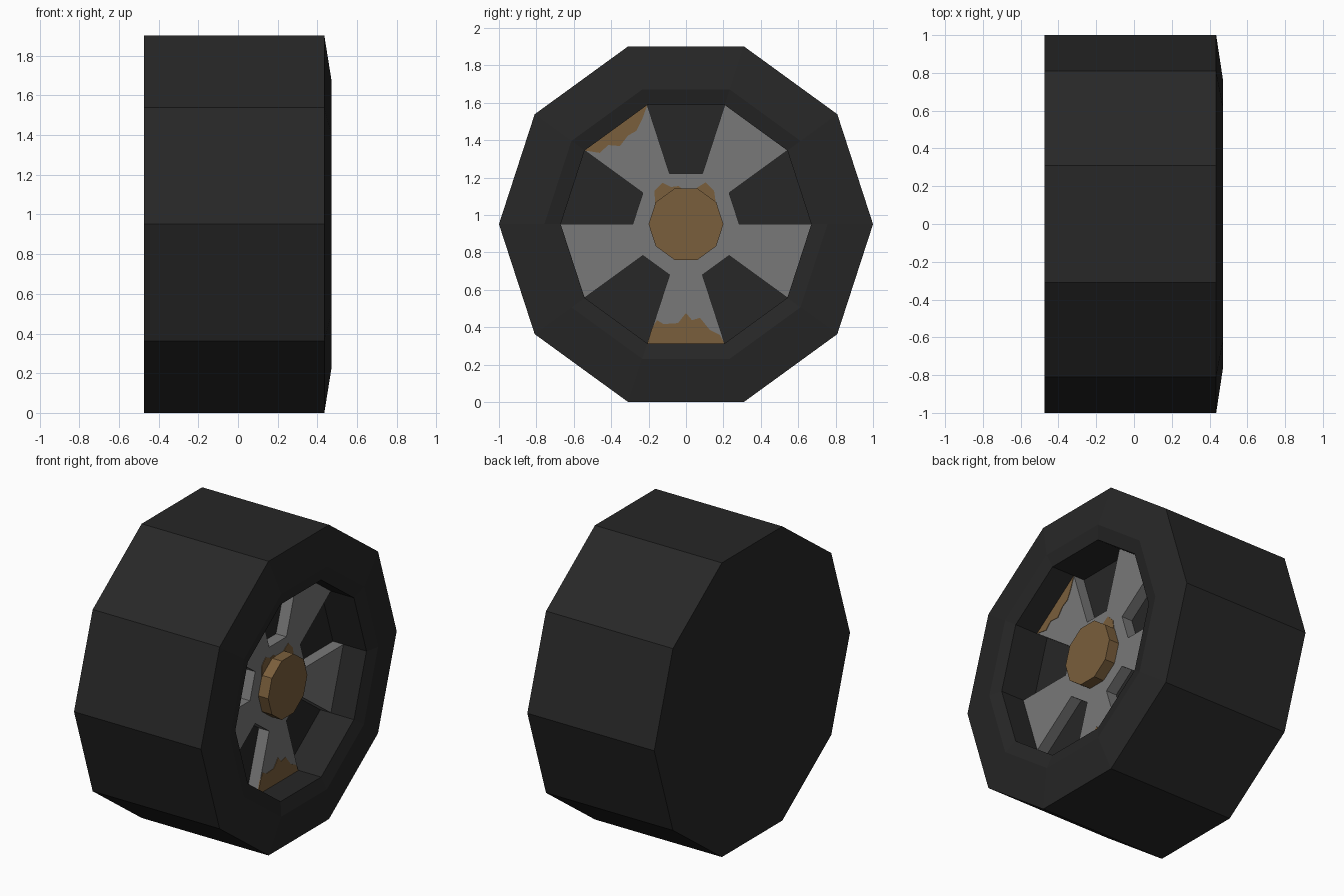
import bpy, bmesh, math

if "Cube" in bpy.data.objects:
    bpy.data.objects.remove(bpy.data.objects["Cube"])

SIDES = 10
CZ = math.sin(math.radians(72))     # axle height: wheel rests on a flat


def material(name, rgb):
    m = bpy.data.materials.new(name)
    m.diffuse_color = (*rgb, 1)
    m.use_nodes = True
    m.node_tree.nodes["Principled BSDF"].inputs["Base Color"].default_value = m.diffuse_color
    return m


RUBBER = material("black_rubber", (0.020, 0.020, 0.020))
METAL = material("grey_metal", (0.190, 0.190, 0.190))
RUST = material("brown_rust", (0.195, 0.113, 0.045))


def finish(name, bm, mat):
    bmesh.ops.recalc_face_normals(bm, faces=bm.faces)
    me = bpy.data.meshes.new(name)
    bm.to_mesh(me)
    bm.free()
    me.materials.append(mat)
    ob = bpy.data.objects.new(name, me)
    bpy.context.collection.objects.link(ob)
    return ob


def polar(r, deg):
    a = math.radians(deg)
    return (r * math.cos(a), CZ + r * math.sin(a))


def ring(r):
    return [polar(r, i * 360 / SIDES) for i in range(SIDES)]


def prism(name, pts, x0, x1, mat):
    """Extrude a (y, z) outline along x; the hidden back stays open."""
    bm = bmesh.new()
    back = [bm.verts.new((x0, y, z)) for y, z in pts]
    front = [bm.verts.new((x1, y, z)) for y, z in pts]
    n = len(pts)
    cap = bm.faces.new(front)
    for i in range(n):
        j = (i + 1) % n
        bm.faces.new((back[i], back[j], front[j], front[i]))
    bm.normal_update()
    if cap.normal.x < 0:
        bmesh.ops.reverse_faces(bm, faces=bm.faces)
    me_ob = finish(name, bm, mat)
    return me_ob


# Tyre: ten-sided lathe, closed back, bevelled lip and recessed dark well
bm = bmesh.new()
profile = [(1, -0.473), (1, 0.435), (0.757, 0.472), (0.67, 0.45), (0.67, 0.21)]
rings = [[bm.verts.new((x, y, z)) for y, z in ring(r)] for r, x in profile]
for a, b in zip(rings, rings[1:]):
    for i in range(SIDES):
        j = (i + 1) % SIDES
        bm.faces.new((a[i], a[j], b[j], b[i]))
bm.faces.new(rings[0])
bm.faces.new(rings[-1])
finish("tyre", bm, RUBBER)

# Five-spoke rim: star outline, alternating rim edge and pocket floor edge
star = []
for k in range(5):
    a = 36 + 72 * k
    star += [polar(0.285, a), polar(0.67, a), polar(0.67, a + 36), polar(0.285, a + 36)]
prism("spoked_rim", star, 0.21, 0.285, METAL)

# Hub cap
prism("hub_cap", ring(0.2), 0.28, 0.356, RUST)

# Rust stains: thin plates on the spokes
prism("rust_upper_spoke", [
    polar(0.67, 108), polar(0.67, 144), (-0.46, 1.332), (-0.417, 1.374),
    (-0.353, 1.369), (-0.31, 1.425), (-0.265, 1.45), (-0.235, 1.51)],
    0.281, 0.288, RUST)
prism("rust_lower_spoke", [
    polar(0.67, 252), polar(0.67, 288), (0.18, 0.36), (0.128, 0.385),
    (0.075, 0.45), (0.032, 0.438), (0, 0.476), (-0.043, 0.422),
    (-0.12, 0.417), (-0.155, 0.438), (-0.182, 0.395)],
    0.281, 0.288, RUST)
prism("rust_around_hub", [
    (0, 1.0), (0.16, 1.06), (0.15, 1.13), (0.105, 1.175), (0.05, 1.14),
    (-0.02, 1.14), (-0.04, 1.155), (-0.08, 1.15), (-0.125, 1.172),
    (-0.168, 1.13), (-0.166, 1.06)],
    0.281, 0.288, RUST)
